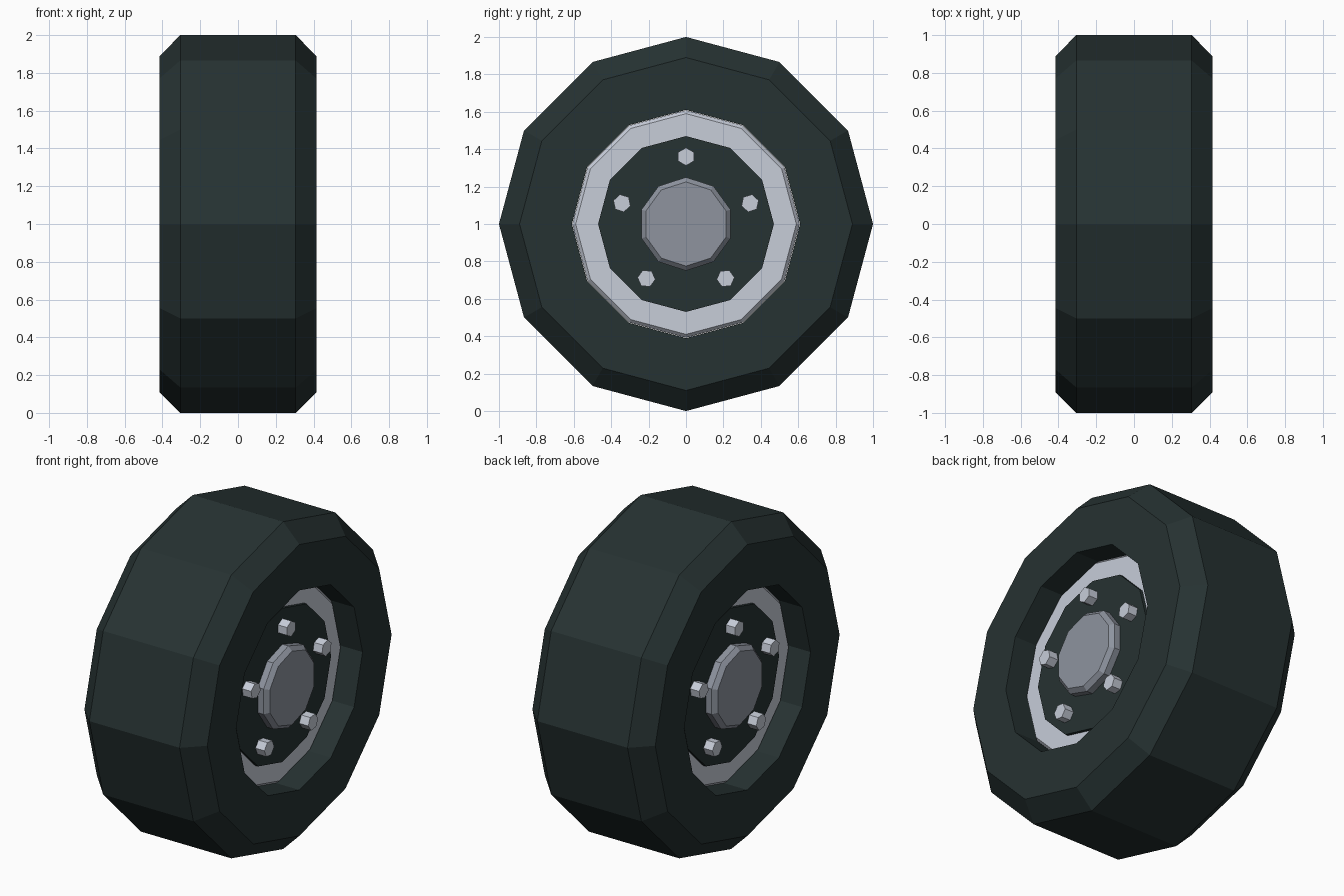
import bpy, bmesh
from math import sin, cos, pi, tau

cube = bpy.data.objects.get("Cube")
if cube:
    bpy.data.objects.remove(cube)

AXLE_Z = 1.0


def material(name, rgb):
    """Flat material from 0-255 display values, stored as linear."""
    lin = [((c / 255 + 0.055) / 1.055) ** 2.4 for c in rgb] + [1.0]
    mat = bpy.data.materials.new(name)
    mat.use_nodes = True
    mat.diffuse_color = lin
    mat.node_tree.nodes["Principled BSDF"].inputs["Base Color"].default_value = lin
    return mat


rubber = material("dark rubber", (38, 50, 50))
steel = material("light steel", (199, 205, 217))
grey = material("hub grey", (142, 148, 159))


def turned(name, profile, sides, mat, closed=False, mirror=True, offset=0.0, turn=0.0):
    """Sweep (x, radius) points round the axle direction, one corner pointing up.
    offset and turn place the part away from the axle; open profiles get end caps."""
    bm = bmesh.new()
    rings = []
    for x, r in profile:
        ring = []
        for i in range(sides):
            a = tau * i / sides
            y, z = r * sin(a), r * cos(a) + offset
            ring.append(bm.verts.new((x, y * cos(turn) + z * sin(turn),
                                      z * cos(turn) - y * sin(turn))))
        rings.append(ring)
    pairs = list(zip(rings, rings[1:]))
    if closed:
        pairs.append((rings[-1], rings[0]))
    else:
        bm.faces.new(rings[0])
        bm.faces.new(rings[-1])
    for a, b in pairs:
        for i in range(sides):
            j = (i + 1) % sides
            bm.faces.new((a[i], a[j], b[j], b[i]))
    bmesh.ops.recalc_face_normals(bm, faces=bm.faces)
    mesh = bpy.data.meshes.new(name)
    bm.to_mesh(mesh)
    bm.free()
    mesh.materials.append(mat)
    obj = bpy.data.objects.new(name, mesh)
    obj.location.z = AXLE_Z
    bpy.context.collection.objects.link(obj)
    if mirror:
        obj.modifiers.new("other side", "MIRROR").use_axis = (True, False, False)
    return obj


# Tyre: chamfered tread with a straight bore
half = [(0.305, 1.0), (0.415, 0.89), (0.415, 0.61)]
turned("tyre", half + [(-x, r) for x, r in reversed(half)], 12, rubber,
       closed=True, mirror=False)

# Rim on each side, with a small chamfer at its edge
turned("rim", [(0.20, 0.608), (0.26, 0.608), (0.28, 0.59)], 12, steel)

# Raised dark plate that carries the bolts
turned("bolt_plate", [(0.25, 0.47), (0.30, 0.47)], 12, rubber)

# Centre hub cap
turned("hub_cap", [(0.28, 0.25), (0.34, 0.25), (0.365, 0.225)], 10, grey)

# Ring of five hexagonal wheel bolts
for n in range(5):
    turned(f"wheel_bolt_{n + 1}", [(0.28, 0.048), (0.36, 0.048)], 6, steel,
           offset=0.36, turn=tau * n / 5)
